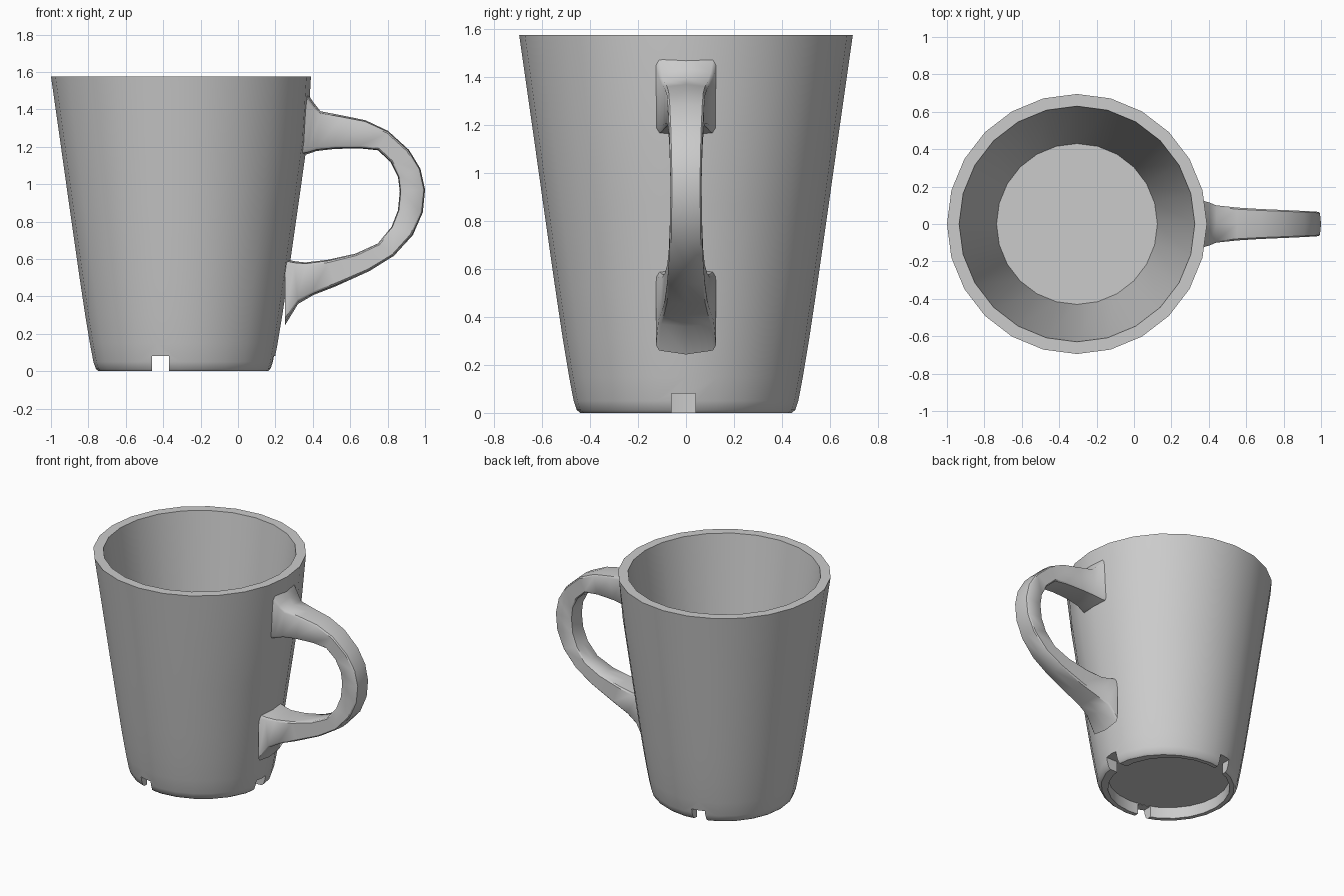
import bpy, bmesh, math

SEGS = 24
CENTRE_X = -0.305
TOP = 1.575

cube = bpy.data.objects.get("Cube")
if cube:
    bpy.data.objects.remove(cube, do_unlink=True)

grey = bpy.data.materials.new("plain_grey")
grey.use_nodes = True
grey.diffuse_color = (0.6, 0.6, 0.6, 1)
grey.node_tree.nodes["Principled BSDF"].inputs["Base Color"].default_value = (0.6, 0.6, 0.6, 1)


def loft(name, rings):
    """Skin closed rings of points and cap both ends."""
    bm = bmesh.new()
    loops = [[bm.verts.new(p) for p in ring] for ring in rings]
    for a, b in zip(loops, loops[1:]):
        for i in range(len(a)):
            j = (i + 1) % len(a)
            bm.faces.new((a[i], a[j], b[j], b[i]))
    bm.faces.new(loops[0])
    bm.faces.new(loops[-1])
    bmesh.ops.recalc_face_normals(bm, faces=bm.faces)
    mesh = bpy.data.meshes.new(name)
    bm.to_mesh(mesh)
    bm.free()
    obj = bpy.data.objects.new(name, mesh)
    bpy.context.collection.objects.link(obj)
    mesh.materials.append(grey)
    return obj


def activate(obj):
    bpy.ops.object.select_all(action='DESELECT')
    obj.select_set(True)
    bpy.context.view_layer.objects.active = obj


def smooth(obj, degrees):
    activate(obj)
    bpy.ops.object.shade_smooth_by_angle(angle=math.radians(degrees))


def circle(r, z, bulge=0.0):
    """Ring of the mug, swelling a little towards the handle side."""
    points = []
    for k in range(SEGS):
        a = 2 * math.pi * k / SEGS
        swell = bulge * max(0, math.cos(a)) ** 3 * min(1, (TOP - z) / 0.35)
        points.append((CENTRE_X + (r + swell) * math.cos(a), (r + swell) * math.sin(a), z))
    return points


# Mug body: recessed underside, foot ring, outer wall, rim, inner wall, floor
recess = [(0.41, 0.083), (0.41, 0.0)]
outer = [(0.44, 0.0), (0.455, 0.012), (0.468, 0.05), (0.487, 0.15), (0.512, 0.3),
         (0.542, 0.5), (0.595, 0.87), (0.645, 1.225), (0.695, TOP)]
inner = [(0.63, TOP), (0.43, 0.15)]
body = loft("mug_body",
            [circle(*p) for p in recess]
            + [circle(r, z, 0.03) for r, z in outer]
            + [circle(*p) for p in inner])


# Drain notches through the foot ring
def cut_box(x0, x1, y0, y1):
    ring = [(x0, y0), (x1, y0), (x1, y1), (x0, y1)]
    cutter = loft("notch_cutter", [[(x, y, z) for x, y in ring] for z in (-0.1, 0.08)])
    cutter.hide_render = True
    mod = body.modifiers.new("notch", 'BOOLEAN')
    mod.operation = 'DIFFERENCE'
    mod.solver = 'EXACT'
    mod.object = cutter
    activate(body)
    bpy.ops.object.modifier_apply(modifier=mod.name)
    bpy.data.objects.remove(cutter, do_unlink=True)


cut_box(-0.46, -0.37, -0.7, 0.7)
cut_box(0.0, 0.4, -0.06, 0.04)
smooth(body, 35)

# Handle: outer x, z, inner x, z and half width of each section
sections = [
    (0.37, 1.47, 0.335, 1.165, 0.125), (0.405, 1.42, 0.37, 1.17, 0.115),
    (0.44, 1.38, 0.42, 1.185, 0.1), (0.55, 1.36, 0.52, 1.195, 0.088),
    (0.68, 1.335, 0.65, 1.197, 0.08), (0.8, 1.28, 0.75, 1.185, 0.075),
    (0.91, 1.18, 0.82, 1.12, 0.07), (0.97, 1.08, 0.86, 1.04, 0.067),
    (0.994, 0.97, 0.87, 0.96, 0.065), (0.982, 0.85, 0.86, 0.86, 0.066),
    (0.93, 0.73, 0.825, 0.77, 0.068), (0.83, 0.62, 0.75, 0.68, 0.072),
    (0.7, 0.54, 0.63, 0.625, 0.078), (0.52, 0.46, 0.48, 0.59, 0.088),
    (0.4, 0.415, 0.36, 0.575, 0.1), (0.32, 0.37, 0.3, 0.58, 0.115),
    (0.25, 0.26, 0.25, 0.59, 0.125)]


def handle_ring(ox, oz, ix, iz, w):
    """Rectangular section with gently crowned outer and inner faces."""
    def at(t, y):
        return (ix + (ox - ix) * t, y, iz + (oz - iz) * t)
    return [at(1.05, 0), at(1, w * 0.9), at(0.93, w), at(0.07, w), at(0, w * 0.9),
            at(-0.04, 0), at(0, -w * 0.9), at(0.07, -w), at(0.93, -w), at(1, -w * 0.9)]


handle = loft("handle", [handle_ring(*s) for s in sections])
smooth(handle, 40)
